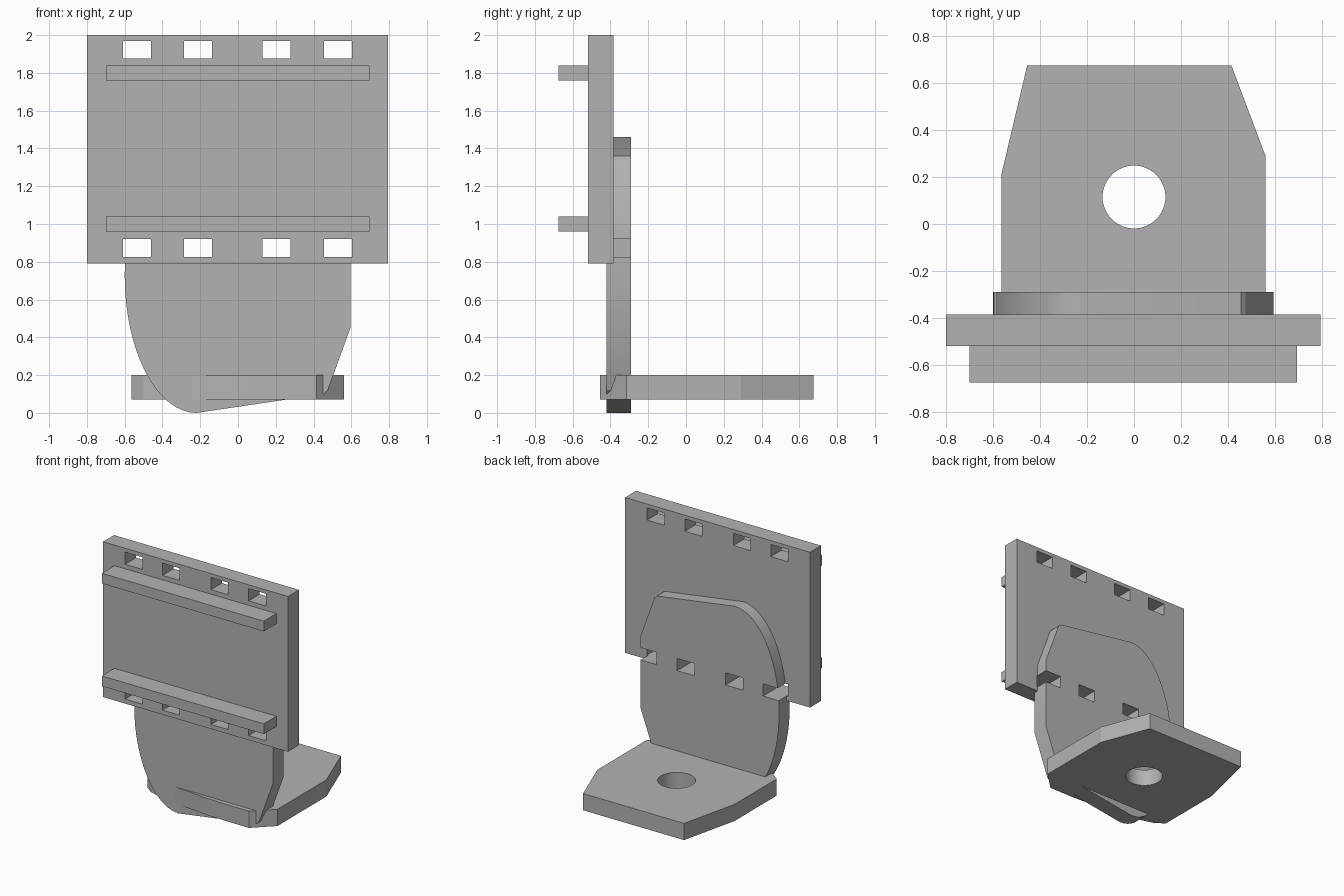
import bpy, bmesh, math
from mathutils import Vector

cube = bpy.data.objects.get("Cube")
if cube:
    bpy.data.objects.remove(cube, do_unlink=True)

grey = bpy.data.materials.new("plain grey")
grey.use_nodes = True
grey.diffuse_color = (0.45, 0.45, 0.45, 1)
grey.node_tree.nodes["Principled BSDF"].inputs["Base Color"].default_value = grey.diffuse_color


def prism(name, outline, offset):
    """Extrude a closed outline of 3D points along offset."""
    bm = bmesh.new()
    face = bm.faces.new([bm.verts.new(p) for p in outline])
    moved = bmesh.ops.extrude_face_region(bm, geom=[face])["geom"]
    bmesh.ops.translate(bm, vec=Vector(offset),
                        verts=[v for v in moved if isinstance(v, bmesh.types.BMVert)])
    bmesh.ops.recalc_face_normals(bm, faces=bm.faces)
    mesh = bpy.data.meshes.new(name)
    bm.to_mesh(mesh)
    bm.free()
    mesh.materials.append(grey)
    obj = bpy.data.objects.new(name, mesh)
    bpy.context.collection.objects.link(obj)
    return obj


def box(name, x0, x1, y0, y1, z0, z1):
    outline = [(x0, y0, z0), (x1, y0, z0), (x1, y0, z1), (x0, y0, z1)]
    return prism(name, outline, (0, y1 - y0, 0))


def activate(obj):
    bpy.ops.object.select_all(action='DESELECT')
    obj.select_set(True)
    bpy.context.view_layer.objects.active = obj


def cut(obj, cutter):
    activate(obj)
    mod = obj.modifiers.new("cut", 'BOOLEAN')
    mod.operation = 'DIFFERENCE'
    mod.solver = 'EXACT'
    mod.object = cutter
    bpy.ops.object.modifier_apply(modifier=mod.name)
    bpy.data.objects.remove(cutter, do_unlink=True)


def smooth(obj):
    activate(obj)
    bpy.ops.object.shade_smooth_by_angle(angle=math.radians(20))


# Front panel and its two ribs
panel = box("front_panel", -0.8, 0.795, -0.52, -0.385, 0.79, 2.0)
for name, z in (("upper_rib", 1.8), ("lower_rib", 1.0)):
    box(name, -0.7, 0.695, -0.675, -0.515, z - 0.04, z + 0.04)

# Upright plate: half outline, mirrored about its middle height
MID = 0.73
half = [(0.595, 0.45), (0.475, 0.12), (0.455, 0.1)]
for i in range(17):
    a = math.pi / 2 * i / 16
    half.append((-0.22 - 0.38 * math.sin(a), MID * (1 - math.cos(a))))
upper = [(x, 2 * MID - z) for x, z in reversed(half[:-1])]
upright = prism("upright_plate", [(x, -0.42, z) for x, z in half + upper], (0, 0.13, 0))

# Window rows through the panel, the lower one also through the upright
for x in (-0.535, -0.2125, 0.205, 0.53):
    for z in (1.9225, 0.8725):
        for target in (panel, upright):
            if target is panel or z < 1:
                cut(target, box("window_cutter", x - 0.074, x + 0.074, -0.7, -0.1,
                                z - 0.0475, z + 0.0475))
smooth(upright)

# Foot plate with a round hole
foot_outline = [(-0.455, 0.675), (0.415, 0.675), (0.56, 0.29), (0.56, -0.315),
                (0.415, -0.455), (0.2, -0.455), (0, -0.445), (-0.25, -0.42),
                (-0.4, -0.39), (-0.5, -0.36), (-0.565, -0.31), (-0.565, 0.21)]
foot = prism("foot_plate", [(x, y, 0.07) for x, y in foot_outline], (0, 0, 0.13))
ring = [(0.134 * math.cos(math.tau * i / 48), 0.115 + 0.134 * math.sin(math.tau * i / 48), -0.1)
        for i in range(48)]
cut(foot, prism("hole_cutter", ring, (0, 0, 0.5)))
smooth(foot)
